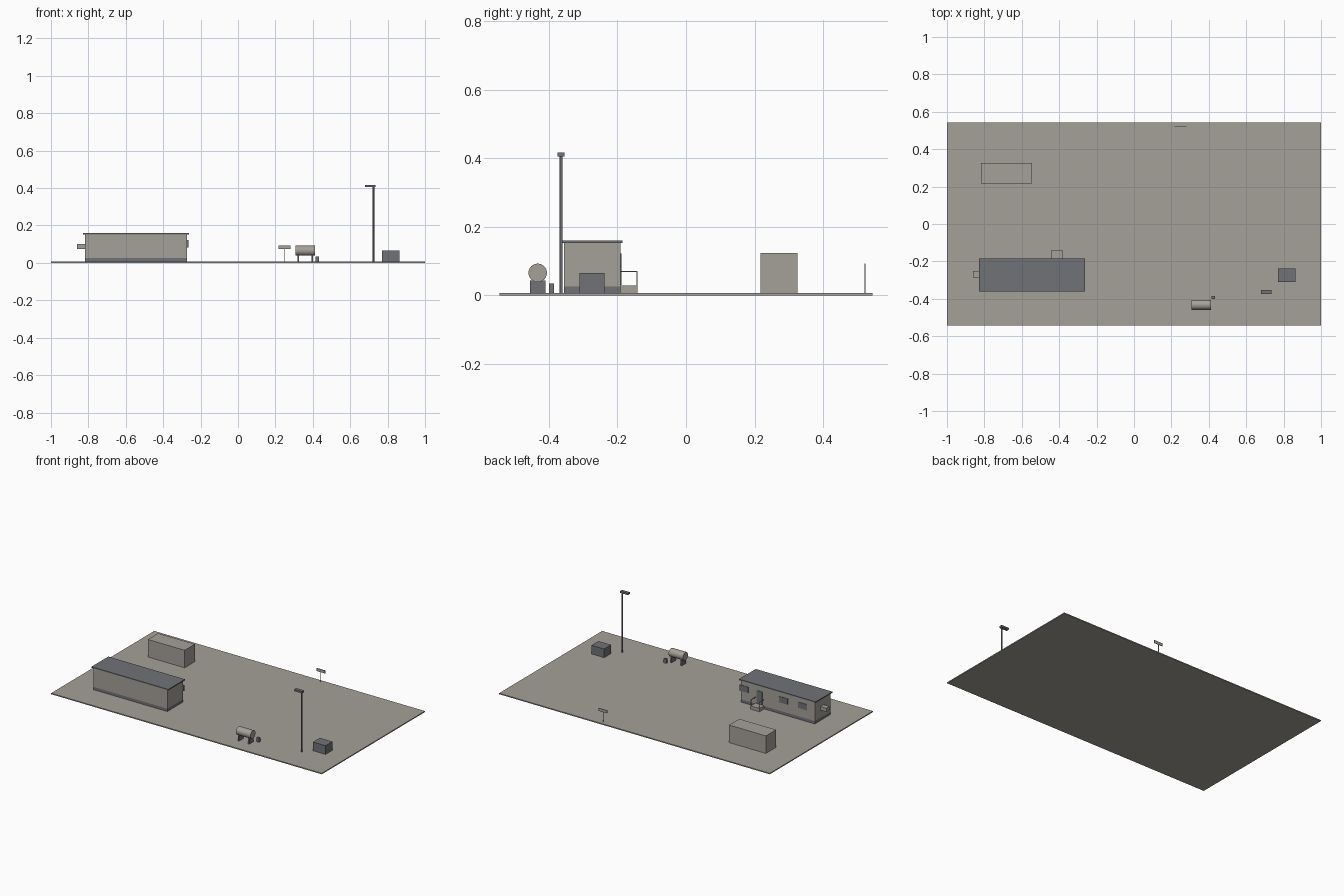
import bpy, bmesh, math
from mathutils import Matrix

if "Cube" in bpy.data.objects:
    bpy.data.objects.remove(bpy.data.objects["Cube"])


def material(name, rgb):
    m = bpy.data.materials.new(name)
    m.diffuse_color = (*rgb, 1)
    m.use_nodes = True
    m.node_tree.nodes["Principled BSDF"].inputs["Base Color"].default_value = m.diffuse_color
    return m


LIGHT = material("warm_grey", (0.376, 0.357, 0.314))
DARK = material("slate_grey", (0.162, 0.171, 0.184))
G = 0.007  # top of the ground slab


def finish(name, bm, mat):
    mesh = bpy.data.meshes.new(name)
    bm.to_mesh(mesh)
    bm.free()
    mesh.materials.append(mat)
    ob = bpy.data.objects.new(name, mesh)
    bpy.context.collection.objects.link(ob)
    return ob


def box(name, x, y, z, mat):
    """Box from (min, max) ranges on each axis."""
    bm = bmesh.new()
    bmesh.ops.create_cube(bm, size=1)
    for v in bm.verts:
        for i, (a, b) in enumerate((x, y, z)):
            v.co[i] = a if v.co[i] < 0 else b
    return finish(name, bm, mat)


def cylinder(name, centre, radius, length, axis, mat, sides=24):
    bm = bmesh.new()
    bmesh.ops.create_cone(bm, cap_ends=True, segments=sides, radius1=radius,
                          radius2=radius, depth=length)
    rot = Matrix.Rotation(math.pi / 2, 4, 'Y') if axis == 'X' else Matrix()
    bmesh.ops.transform(bm, matrix=Matrix.Translation(centre) @ rot, verts=bm.verts)
    for f in bm.faces:
        f.smooth = len(f.verts) == 4
    for e in bm.edges:
        e.smooth = all(len(f.verts) == 4 for f in e.link_faces)
    return finish(name, bm, mat)


# Ground slab
box("ground_slab", (-1, 1), (-0.544, 0.544), (0, G), LIGHT)

# Site cabin: skirting, walls, roof
box("cabin_skirting", (-0.818, -0.273), (-0.356, -0.191), (G, 0.026), DARK)
box("cabin_walls", (-0.818, -0.273), (-0.356, -0.191), (0.026, 0.153), LIGHT)
box("cabin_roof", (-0.829, -0.262), (-0.362, -0.185), (0.153, 0.16), DARK)

# Cabin windows and door on the back wall, cooling unit on the left end
for i, x in enumerate((-0.296, -0.587, -0.729)):
    box(f"cabin_window_{i + 1}", (x - 0.032, x + 0.032), (-0.192, -0.188), (0.083, 0.122), DARK)
box("cabin_door", (-0.43, -0.391), (-0.192, -0.188), (0.03, 0.118), DARK)
box("cooling_unit", (-0.86, -0.817), (-0.285, -0.252), (0.075, 0.1), LIGHT)

# Entrance step with a handrail on each side
box("entrance_step", (-0.444, -0.379), (-0.191, -0.141), (G, 0.029), LIGHT)
for side, x in (("left", -0.4425), ("right", -0.3805)):
    box(f"handrail_{side}", (x - 0.0015, x + 0.0015), (-0.191, -0.141), (0.068, 0.071), LIGHT)
    box(f"handrail_post_{side}", (x - 0.0015, x + 0.0015), (-0.144, -0.141), (0.029, 0.068), LIGHT)

# Storage container
box("storage_container", (-0.818, -0.546), (0.217, 0.325), (G, 0.124), LIGHT)

# Sign on a thin post
box("sign_board", (0.217, 0.28), (0.52, 0.524), (0.074, 0.093), LIGHT)
box("sign_post", (0.2455, 0.2485), (0.5205, 0.5235), (G, 0.074), LIGHT)

# Fuel tank on two cradles, with a small pump
cylinder("fuel_tank", (0.36, -0.4325, 0.0655), 0.027, 0.106, 'X', LIGHT)
for i, x in enumerate((0.322, 0.398)):
    box(f"tank_cradle_{i + 1}", (x - 0.004, x + 0.004), (-0.455, -0.41), (G, 0.043), DARK)
box("fuel_pump", (0.415, 0.434), (-0.4, -0.385), (G, 0.035), DARK)

# Floodlight mast
cylinder("mast_pole", (0.7245, -0.364, 0.207), 0.0045, 0.4, 'Z', DARK, 12)
box("floodlight_head", (0.678, 0.735), (-0.375, -0.354), (0.405, 0.417), DARK)

# Generator
box("generator", (0.771, 0.864), (-0.31, -0.237), (G, 0.065), DARK)
